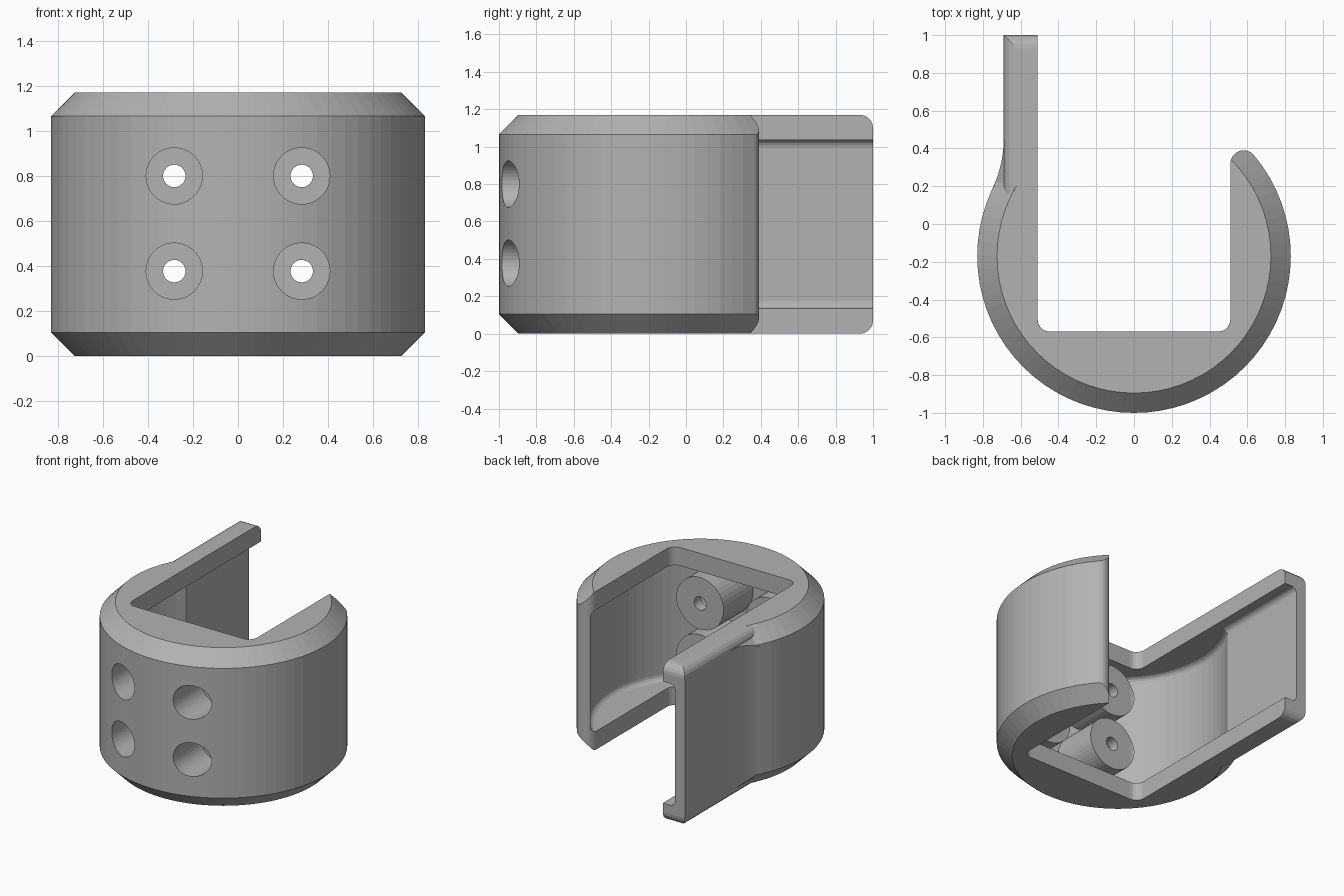
import bpy, bmesh, math
from mathutils import Vector, Matrix

if "Cube" in bpy.data.objects:
    bpy.data.objects.remove(bpy.data.objects["Cube"], do_unlink=True)

H = 1.17            # overall height
R, CY = 0.83, -0.17  # outer radius and centre of the round shell
WALL, LIP = 0.08, 0.135
SLOT = 0.51         # half width of the opening

grey = bpy.data.materials.new("plain grey")
grey.use_nodes = True
grey.diffuse_color = (0.45, 0.45, 0.45, 1)
grey.node_tree.nodes["Principled BSDF"].inputs["Base Color"].default_value = (0.45, 0.45, 0.45, 1)


def finish(name, bm):
    bmesh.ops.recalc_face_normals(bm, faces=bm.faces)
    mesh = bpy.data.meshes.new(name)
    bm.to_mesh(mesh)
    bm.free()
    mesh.materials.append(grey)
    obj = bpy.data.objects.new(name, mesh)
    bpy.context.scene.collection.objects.link(obj)
    return obj


def prism_bm(points, z0, z1):
    """Extrude a plan outline between two heights."""
    bm = bmesh.new()
    face = bm.faces.new([bm.verts.new((x, y, z0)) for x, y in points])
    top = bmesh.ops.extrude_face_region(bm, geom=[face])["geom"]
    bmesh.ops.translate(bm, vec=(0, 0, z1 - z0),
                        verts=[v for v in top if isinstance(v, bmesh.types.BMVert)])
    bmesh.ops.recalc_face_normals(bm, faces=bm.faces)
    return bm


def box_bm(x0, x1, y0, y1, z0, z1):
    return prism_bm([(x0, y0), (x1, y0), (x1, y1), (x0, y1)], z0, z1)


def round_edges(bm, rule, width, segments=5):
    edges = [e for e in bm.edges
             if rule((e.verts[0].co + e.verts[1].co) / 2, e.verts[1].co - e.verts[0].co)]
    bmesh.ops.bevel(bm, geom=edges, offset=width, segments=segments,
                    profile=0.5, affect='EDGES')


def arc(cx, cy, r, a0, a1, n):
    angles = [math.radians(a0 + (a1 - a0) * i / n) for i in range(n + 1)]
    return [(cx + r * math.cos(a), cy + r * math.sin(a)) for a in angles]


def lathe(name, rings, n=72):
    """Stack of (radius, height) rings around the shell axis, capped."""
    bm = bmesh.new()
    loops = [[bm.verts.new((x, y, z)) for x, y in arc(0, CY, r, 0, 360, n)[:-1]]
             for r, z in rings]
    for a, b in zip(loops, loops[1:]):
        for i in range(n):
            j = (i + 1) % n
            bm.faces.new((a[i], a[j], b[j], b[i]))
    bm.faces.new(loops[0])
    bm.faces.new(loops[-1])
    return finish(name, bm)


def rod(name, x, z, r, y0, y1, n=40):
    """Cylinder lying along y."""
    bm = bmesh.new()
    place = Matrix.Translation((x, (y0 + y1) / 2, z)) @ Matrix.Rotation(math.pi / 2, 4, 'X')
    bmesh.ops.create_cone(bm, cap_ends=True, segments=n, radius1=r, radius2=r,
                          depth=y1 - y0, matrix=place)
    return finish(name, bm)


def combine(target, tool, operation):
    mod = target.modifiers.new("cut", 'BOOLEAN')
    mod.object, mod.operation, mod.solver = tool, operation, 'EXACT'
    bpy.context.view_layer.objects.active = target
    bpy.ops.object.modifier_apply(modifier=mod.name)
    bpy.data.objects.remove(tool, do_unlink=True)


# Round outer shell with chamfered rims
shell = lathe("clamp_shell", [(R - 0.105, 0), (R, 0.105), (R, H - 0.105), (R - 0.105, H)])

# Straight arm with rounded outer and end edges
arm = box_bm(-0.69, -SLOT, -0.1, 1, 0, H)
round_edges(arm, lambda m, d: abs(d.z) < 0.01 and (m.y > 0.9 or m.x < -0.65), 0.07)
combine(shell, finish("arm", arm), 'UNION')

# Concave blend between shell and arm, sloped at top and bottom
blend = prism_bm(arc(-1.3, 0.45, 0.61, -25.5, 0, 10) + [(-0.65, 0.45), (-0.65, 0.1), (-0.74, 0.1)], 0, H)
for z, direction in ((H, 1), (0, -1)):
    cut = bmesh.ops.bisect_plane(blend, geom=blend.verts[:] + blend.edges[:] + blend.faces[:],
                                 plane_co=(-0.625, 0, z), plane_no=Vector((-1, 0, direction)),
                                 clear_outer=True)
    rim = [e for e in cut["geom_cut"] if isinstance(e, bmesh.types.BMEdge)]
    bmesh.ops.contextual_create(blend, geom=rim)
combine(shell, finish("blend", blend), 'UNION')

# Round cavity with filleted corners, kept solid around the four bosses
f = 0.04
r_in = R - WALL
fillet = [(r_in - f + f * math.sin(a), LIP + f - f * math.cos(a))
          for a in (math.pi / 2 * i / 4 for i in range(5))]
cavity = lathe("cavity", fillet + [(r, H - z) for r, z in reversed(fillet)])
screws = [(x, z) for x in (-0.283, 0.283) for z in (0.377, 0.8)]
for x, z in screws:
    combine(cavity, rod("boss", x, z, 0.192, -1.1, -0.5), 'DIFFERENCE')
combine(shell, cavity, 'DIFFERENCE')

# Channel along the inside of the arm
channel = box_bm(-0.69 + WALL, -0.4, 0, 1.2, LIP, H - LIP)
round_edges(channel, lambda m, d: abs(d.y) > 0.5 and m.x < -0.5, f)
combine(shell, finish("channel", channel), 'DIFFERENCE')

# Square opening through both rims
slot = box_bm(-SLOT, SLOT, -0.57, 1.3, -0.2, H + 0.2)
round_edges(slot, lambda m, d: abs(d.z) > 0.5 and m.y < 0, 0.065)
combine(shell, finish("slot", slot), 'DIFFERENCE')

# Rounded end of the short lip
lip_end = [(0.4, 0.319)] + arc(0.581, 0.319, 0.071, 180, 40, 12) + [(0.9, 0.59), (0.9, 1), (0.4, 1)]
combine(shell, finish("lip_end", prism_bm(lip_end, -0.2, H + 0.2)), 'DIFFERENCE')

# Counterbored screw holes
for x, z in screws:
    combine(shell, rod("counterbore", x, z, 0.125, -1.2, -0.65), 'DIFFERENCE')
    combine(shell, rod("screw_hole", x, z, 0.05, -0.8, -0.4, 24), 'DIFFERENCE')
